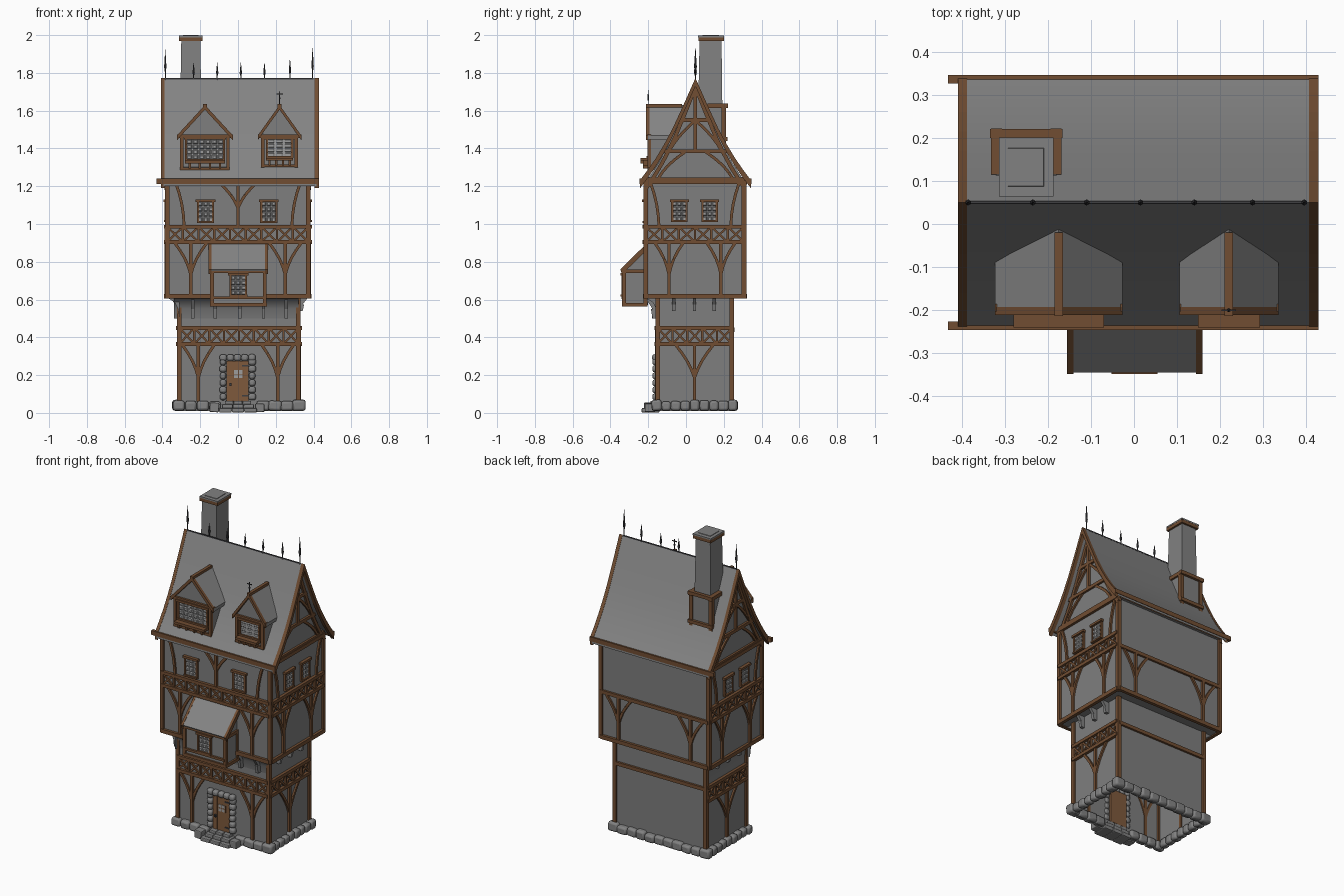
import bpy, bmesh, math, random
from mathutils import Vector, Matrix

if "Cube" in bpy.data.objects:
    bpy.data.objects.remove(bpy.data.objects["Cube"])
random.seed(4)

def material(name, rgb):
    m = bpy.data.materials.new(name)
    m.diffuse_color = (*rgb, 1)
    m.use_nodes = True
    m.node_tree.nodes["Principled BSDF"].inputs["Base Color"].default_value = m.diffuse_color
    return m
WALL = material("grey plaster", (.21, .21, .21))
ROOF = material("grey roof", (.23, .23, .23))
STONE = material("grey stone", (.22, .22, .22))
GLASS = material("pale glass", (.34, .34, .34))
WOOD = material("brown timber", (.165, .075, .032))
DOOR = material("door wood", (.21, .1, .045))
IRON = material("dark iron", (.05, .05, .055))

parts = {}
def part(name, mat):
    if name not in parts:
        parts[name] = (bmesh.new(), mat)
    return parts[name][0]

def loft(bm, lower, upper, cap0=True):
    a = [bm.verts.new(p) for p in lower]
    b = [bm.verts.new(p) for p in upper]
    n = len(a)
    for i in range(n):
        bm.faces.new((a[i], a[(i + 1) % n], b[(i + 1) % n], b[i]))
    if cap0:
        bm.faces.new(a[::-1])
    bm.faces.new(b)

def rect(x0, x1, y0, y1, z):
    return [(x0, y0, z), (x1, y0, z), (x1, y1, z), (x0, y1, z)]

def box(name, mat, x0, x1, y0, y1, z0, z1, cap=True):
    loft(part(name, mat), rect(x0, x1, y0, y1, z0), rect(x0, x1, y0, y1, z1), cap)

def prism(name, mat, axis, pts, a0, a1):
    f = (lambda p, a: (a, p[0], p[1])) if axis == 'x' else (lambda p, a: (p[0], a, p[1]))
    loft(part(name, mat), [f(p, a0) for p in pts], [f(p, a1) for p in pts])

def side(kind, off):
    """maps wall coordinates (across, height, outward) to 3D"""
    return {'front': lambda u, z, d: (u, off - d, z), 'back': lambda u, z, d: (u, off + d, z),
            'right': lambda u, z, d: (off + d, u, z), 'left': lambda u, z, d: (off - d, u, z)}[kind]

def beam(name, S, u0, z0, u1, z1, w=.02, d=.013, mat=WOOD):
    v = Vector((u1 - u0, z1 - z0)).normalized() * w / 2
    c = [(u0 - v.y, z0 + v.x), (u0 + v.y, z0 - v.x), (u1 + v.y, z1 - v.x), (u1 - v.y, z1 + v.x)]
    loft(part(name, mat), [S(u, z, -.004) for u, z in c], [S(u, z, d) for u, z in c])

def curve(name, S, u0, z0, u1, z1, bow, w=.015):
    pts = []
    for i in range(5):
        t = i / 4
        pts.append((u0 + (u1 - u0) * t + bow * math.sin(math.pi * t), z0 + (z1 - z0) * t))
    for p, q in zip(pts, pts[1:]):
        beam(name, S, *p, *q, w, .011)

def y_brace(name, S, u, z0, z1, arm):
    beam(name, S, u, z0, u, z1, .018)
    for s in (-1, 1):
        curve(name, S, u, z0 + (z1 - z0) * .42, u + s * arm, z1, -s * .012)

def lattice(name, S, u0, u1, z0, z1, n):
    for z in (z0, z1):
        beam(name, S, u0, z, u1, z, .02, .018)
    w = (u1 - u0) / n
    for i in range(n):
        a = u0 + i * w
        beam(name, S, a, z0, a, z1, .012)
        beam(name, S, a, z0, a + w, z1, .011, .009)
        beam(name, S, a, z1, a + w, z0, .011, .0105)

def window(name, S, u0, u1, z0, z1, nx=3, nz=4):
    beam(name + "_panes", S, u0, (z0 + z1) / 2, u1, (z0 + z1) / 2, z1 - z0, .004, GLASS)
    w, h = (u1 - u0) / nx, (z1 - z0) / nz
    for i in range(nx):
        for j in range(nz):   # quilted panes
            a, b = u0 + i * w, z0 + j * h
            sq = lambda k, d: [S(a + w * s, b + h * t, d) for s, t in ((k, k), (1 - k, k), (1 - k, 1 - k), (k, 1 - k))]
            loft(part(name + "_panes", GLASS), sq(.04, .003), sq(.25, .009))
    f = name + "_frame"
    for u in (u0, u1):
        beam(f, S, u, z0, u, z1, .011)
    beam(f, S, u0 - .012, z1 + .004, u1 + .012, z1 + .004, .014, .02)
    beam(f, S, u0 - .006, z0, u1 + .006, z0, .01, .018)

def corbel(S, u, z1, h, reach):
    w = .009
    for k, (a, r) in enumerate(((0, 1), (.45, .6))):
        loft(part("corbels", STONE), [S(u + s * w, z1 - h * (1 if k else .5), d) for s, d in ((-1, -.003), (1, -.003), (1, reach * .45), (-1, reach * .45))],
             [S(u + s * w, z1 - h * (.5 if k else 0), d) for s, d in ((-1, -.003), (1, -.003), (1, reach * r), (-1, reach * r))])

# storeys: wall boxes, corner posts
LX0, LX1, LY0, LY1 = -.31, .32, -.15, .243
UX0, UX1, UY0, UY1 = -.375, .373, -.212, .307
box("lower_walls", WALL, LX0, LX1, LY0, LY1, .01, .62, False)
box("upper_walls", WALL, UX0, UX1, UY0, UY1, .612, 1.25)
for n, (a, b, c, d), z0, z1 in (("lower_posts", (LX0, LX1, LY0, LY1), .05, .61), ("upper_posts", (UX0, UX1, UY0, UY1), .605, 1.23)):
    for x in (a, b):
        for y in (c, d):
            box(n, WOOD, x - .012, x + .012, y - .012, y + .012, z0, z1)
LS = {k: side(k, o) for k, o in (('front', LY0), ('back', LY1), ('left', LX0), ('right', LX1))}
US = {k: side(k, o) for k, o in (('front', UY0), ('back', UY1), ('left', UX0), ('right', UX1))}

# coved undersides of the jetty
cove = [(0, .5), (-.008, .55), (-.025, .585), (-.06, .608), (0, .612)]
prism("jetty_cove", WALL, 'x', [(LY0 + p, z) for p, z in cove], LX0 - .03, LX1)
prism("jetty_cove", WALL, 'y', [(LX0 + p, z) for p, z in cove], LY0 - .03, LY1)
for u in (-.24, -.12, .01, .135, .255):
    corbel(LS['front'], u, .6, .1, .06)
for u in (-.065, .045, .15):
    for k in ('left', 'right'):
        corbel(LS[k], u, .61, .07, .05)

# timber framing
lattice("lower_lattice", LS['front'], LX0, LX1, .365, .45, 8)
for u in (-.21, .21):
    y_brace("lower_braces", LS['front'], u, .06, .36, .085)
lattice("upper_lattice", US['front'], UX0, UX1, .905, .985, 9)
for u in (-.25, .25):
    y_brace("upper_braces", US['front'], u, .61, .9, .085)
    y_brace("back_braces", US['back'], u, .61, .89, .085)
y_brace("upper_braces", US['front'], 0, .99, 1.22, .1)
for s in (-1, 1):
    curve("upper_braces", US['front'], s * .33, 1.22, s * .285, .99, -s * .01)
for k in US:
    a, b = (UX0, UX1) if k in ('front', 'back') else (UY0, UY1)
    beam("sill_beams", US[k], a, .617, b, .617, .024, .016)
    beam("wall_plates", US[k], a, 1.222, b, 1.222, .022, .016)
beam("back_rails", US['back'], UX0, .9, UX1, .9, .022)
beam("back_rails", LS['back'], LX0, .44, LX1, .44, .022)
for k in ('left', 'right'):
    lattice("side_lattice", LS[k], LY0, LY1, .365, .45, 5)
    y_brace("side_braces", LS[k], .045, .06, .36, .1)
    lattice("side_lattice", US[k], UY0, UY1, .905, .985, 6)
    for u in (-.09, .185):
        y_brace("side_braces", US[k], u, .61, .9, .075)
    for s in (-1, 1):
        curve("side_braces", US[k], .047 + s * .235, 1.22, .047 + s * .19, .99, -s * .01)
        window("side_window", US[k], .045 + s * .08 - .038, .045 + s * .08 + .038, 1.015, 1.12)
for x in (-.172, .163):
    window("front_window", US['front'], x - .04, x + .04, 1.01, 1.12)

# main roof: flared profile about the ridge line
RY = .05
half = [(0, 1.77), (.06, 1.635), (.12, 1.505), (.165, 1.42), (.21, 1.345), (.255, 1.28), (.293, 1.23)]
def roof_band(up, down):
    top = [(RY - o, z + up) for o, z in half[::-1]] + [(RY + o, z + up) for o, z in half[1:]]
    return top + [(y, z - up - down) for y, z in top[::-1]]
prism("main_roof", ROOF, 'x', roof_band(0, .03), -.395, .415)
prism("gable_wall", WALL, 'x', [(RY - o * .93, z - .02) for o, z in half[::-1]] + [(RY + o * .93, z - .02) for o, z in half[1:]], UX0, UX1)
for a, b in ((-.408, -.388), (.406, .428)):
    prism("verge_boards", WOOD, 'x', roof_band(.003, .04), a, b)
for y in (RY - .286, RY + .286):
    box("eaves_beams", WOOD, -.432, .428, y - .01, y + .01, 1.213, 1.24)
for k in ('left', 'right'):
    G = US[k]
    for z, h in ((1.235, .26), (1.385, .175), (1.55, .09)):
        beam("gable_frame", G, RY - h, z, RY + h, z, .02)
    beam("gable_frame", G, RY, 1.385, RY, 1.72, .018)
    for s in (-1, 1):
        curve("gable_frame", G, RY + s * .2, 1.235, RY + s * .05, 1.385, s * .02)
        curve("gable_frame", G, RY + s * .14, 1.385, RY + s * .01, 1.54, s * .012)
        for (o, z), (p, q) in zip(half, half[1:]):
            beam("gable_frame", G, RY + s * o * .9, z - .045, RY + s * p * .9, q - .045, .02)

# iron ridge spikes
def spike(x, y, z, h, r=.006):
    bm = part("ridge_spikes", IRON)
    for r1, r2, z0, z1 in ((r * .5, r * .5, 0, .3), (r * .5, r * 1.2, .3, .45), (r * 1.2, .0006, .45, 1)):
        bmesh.ops.create_cone(bm, cap_ends=True, segments=6, radius1=r1, radius2=r2, depth=h * (z1 - z0),
                              matrix=Matrix.Translation((x, y, z + h * (z0 + z1) / 2)))
for x, h in ((-.385, .17), (-.235, .1), (-.11, .1), (.015, .1), (.14, .1), (.275, .12), (.395, .18)):
    spike(x, RY, 1.755, h)
box("ridge_rod", IRON, -.39, .4, RY - .003, RY + .003, 1.766, 1.773)

# chimney with timbered foot
loft(part("chimney", STONE), rect(-.31, -.19, .06, .195, 1.4), rect(-.3, -.2, .072, .188, 1.98))
box("chimney_cap_band", WOOD, -.312, -.188, .065, .2, 1.968, 1.99)
box("chimney_cap", STONE, -.313, -.187, .064, .201, 1.988, 1.997)
loft(part("chimney_cap", STONE), rect(-.295, -.207, .085, .178, 1.99), rect(-.292, -.21, .088, .175, 2.0))
box("chimney_foot", WALL, -.32, -.18, .08, .205, 1.35, 1.63)
for x in (-.319, -.181):
    box("chimney_frame", WOOD, x - .012, x + .012, .188, .213, 1.42, 1.63)
    box("chimney_frame", WOOD, x - .013, x + .013, .115, .222, 1.615, 1.638)
for z in (1.44, 1.618):
    box("chimney_frame", WOOD, -.334, -.166, .2, .221, z, z + .021)

# dormers
def dormer(xc, hw, z0, nx):
    za, ze = 1.63, 1.468
    b = hw - .018
    prism("dormer_walls", WALL, 'y', [(xc - b, z0), (xc + b, z0), (xc + b, ze), (xc, za - .02), (xc - b, ze)], -.19, .02)
    chev = lambda t, e: [(xc - hw, ze - e), (xc, za), (xc + hw, ze - e), (xc + hw, ze - e - t), (xc, za - t), (xc - hw, ze - e - t)]
    prism("dormer_roofs", ROOF, 'y', chev(.02, 0), -.2, .0)
    prism("dormer_barges", WOOD, 'y', chev(.025, -.001), -.211, -.193)
    box("dormer_ridges", WOOD, xc - .01, xc + .01, -.213, -.02, za - .012, za + .004)
    S = side('front', -.19)
    for s in (-1, 1):
        beam("dormer_frame", S, xc + s * (b - .008), z0, xc + s * (b - .008), ze, .018)
    beam("dormer_frame", S, xc - hw, ze - .004, xc + hw, ze - .004, .018)
    beam("dormer_frame", S, xc - b, z0 + .008, xc + b, z0 + .008, .014)
    w = b - .03
    window("dormer_window", S, xc - w, xc + w, z0 + .055, ze - .018, nx, 4)
    box("dormer_sills", WOOD, xc - w - .005, xc + w + .005, -.24, -.19, z0 + .035, z0 + .05)
    for t in (-.8, -.27, .27, .8):
        box("dormer_sills", WOOD, xc + t * w - .006, xc + t * w + .006, -.228, -.188, z0 + .01, z0 + .037)
dormer(-.175, .148, 1.285, 6)
dormer(.22, .115, 1.3, 3)
spike(.22, -.2, 1.625, .085, .004)
box("dormer_cross", IRON, .203, .237, -.202, -.198, 1.685, 1.69)

# bay window over the door
BX0, BX1, BY = -.138, .142, -.328
box("bay_walls", WALL, BX0, BX1, BY, -.2, .57, .77)
prism("bay_walls", WALL, 'x', [(BY, .76), (-.2, .76), (-.2, .88)], BX0, BX1)
prism("bay_roof", ROOF, 'x', [(-.345, .76), (-.21, .895), (-.2, .875), (-.335, .745)], -.15, .154)
for a, b in ((-.155, -.14), (.144, .159)):
    prism("bay_verges", WOOD, 'x', [(-.348, .76), (-.205, .9), (-.2, .868), (-.338, .735)], a, b)
for x in (BX0, BX1):
    for y in (BY, -.215):
        box("bay_frame", WOOD, x - .01, x + .01, y - .01, y + .01, .565, .76)
for z in (.573, .75):
    box("bay_frame", WOOD, BX0 - .011, BX1 + .011, BY - .011, -.205, z - .01, z + .01)
B = side('front', BY)
beam("bay_frame", B, BX0, .61, BX1, .61, .014)
window("bay_window", B, -.04, .043, .622, .73)

# door with planks, light and fittings
for i in range(4):
    box("door", DOOR, -.06 + i * .029, -.032 + i * .029, -.161, -.14, .06, .275)
D = side('front', -.161)
beam("door_light", D, -.022, .205, .026, .205, .042, .003, GLASS)
for u in (-.022, .002, .026):
    beam("door_light_bars", D, u, .183, u, .227, .004, .005)
beam("door_light_bars", D, -.024, .205, .028, .205, .004, .005)
beam("door_handle", D, -.046, .15, -.034, .15, .014, .012, IRON)
for z in (.09, .25):
    beam("door_hinges", D, .02, z, .055, z, .008, .004, IRON)

# rounded stones: foundation ring, door surround, steps
def stone(name, c, s, jit=.1):
    m = Matrix.Translation(c) @ Matrix.Rotation(random.uniform(-jit, jit), 4, random.choice('XYZ'))
    bmesh.ops.create_cube(part(name, STONE), size=1, matrix=m @ Matrix.Diagonal((*s, 1)))
def row(p, q, n, skip=None):
    p, q = Vector(p), Vector(q)
    L = (q - p).length / n
    for i in range(n):
        c = p.lerp(q, (i + .5) / n)
        if skip and skip(c):
            continue
        l, t, h = L * random.uniform(.92, 1.1), random.uniform(.042, .055), random.uniform(.048, .058)
        stone("foundation_stones", (c.x, c.y, .012 + h / 2), (l, t, h) if abs(q.x - p.x) > .1 else (t, l, h))
door_gap = lambda c: abs(c.x) < .07
row((-.345, LY0 - .005, 0), (.355, LY0 - .005, 0), 11, door_gap)
row((-.345, LY1 + .005, 0), (.355, LY1 + .005, 0), 11)
for x in (LX0 - .008, LX1 + .008):
    row((x, LY0 + .02, 0), (x, LY1 - .02, 0), 7)
for s in (-1, 1):
    for i in range(6):
        w = random.uniform(.03, .042)
        stone("door_surround", (s * .077 - .002, -.16, .085 + i * .037), (w, .036, .036))
for i in range(5):
    stone("door_surround", (-.078 + i * .038, -.16, .292), (.038, .038, .036))
for z, y, w in ((.014, -.235, .1), (.034, -.212, .085), (.052, -.188, .07)):
    for i in range(3):
        stone("steps", (-w + (i + .5) * w * 2 / 3, (y - .14) / 2, z), (w * .66, -.14 - y, .024), .03)
for x, y, h in ((-.125, -.195, .05), (.115, -.19, .045)):
    stone("steps", (x, y, h / 2 + .004), (.05, .055, h))

# turn the collected parts into objects
for name, (bm, mat) in parts.items():
    bmesh.ops.recalc_face_normals(bm, faces=bm.faces[:])
    me = bpy.data.meshes.new(name)
    bm.to_mesh(me)
    bm.free()
    me.materials.append(mat)
    ob = bpy.data.objects.new(name, me)
    bpy.context.collection.objects.link(ob)
    if name in ("foundation_stones", "door_surround", "steps"):
        bv = ob.modifiers.new("rounding", 'BEVEL')
        bv.width, bv.segments = (.006 if name == "steps" else .012), 2
    if name in ("main_roof", "jetty_cove", "foundation_stones", "door_surround"):
        bpy.ops.object.select_all(action='DESELECT')
        ob.select_set(True)
        bpy.context.view_layer.objects.active = ob
        bpy.ops.object.shade_smooth_by_angle(angle=math.radians(35))
